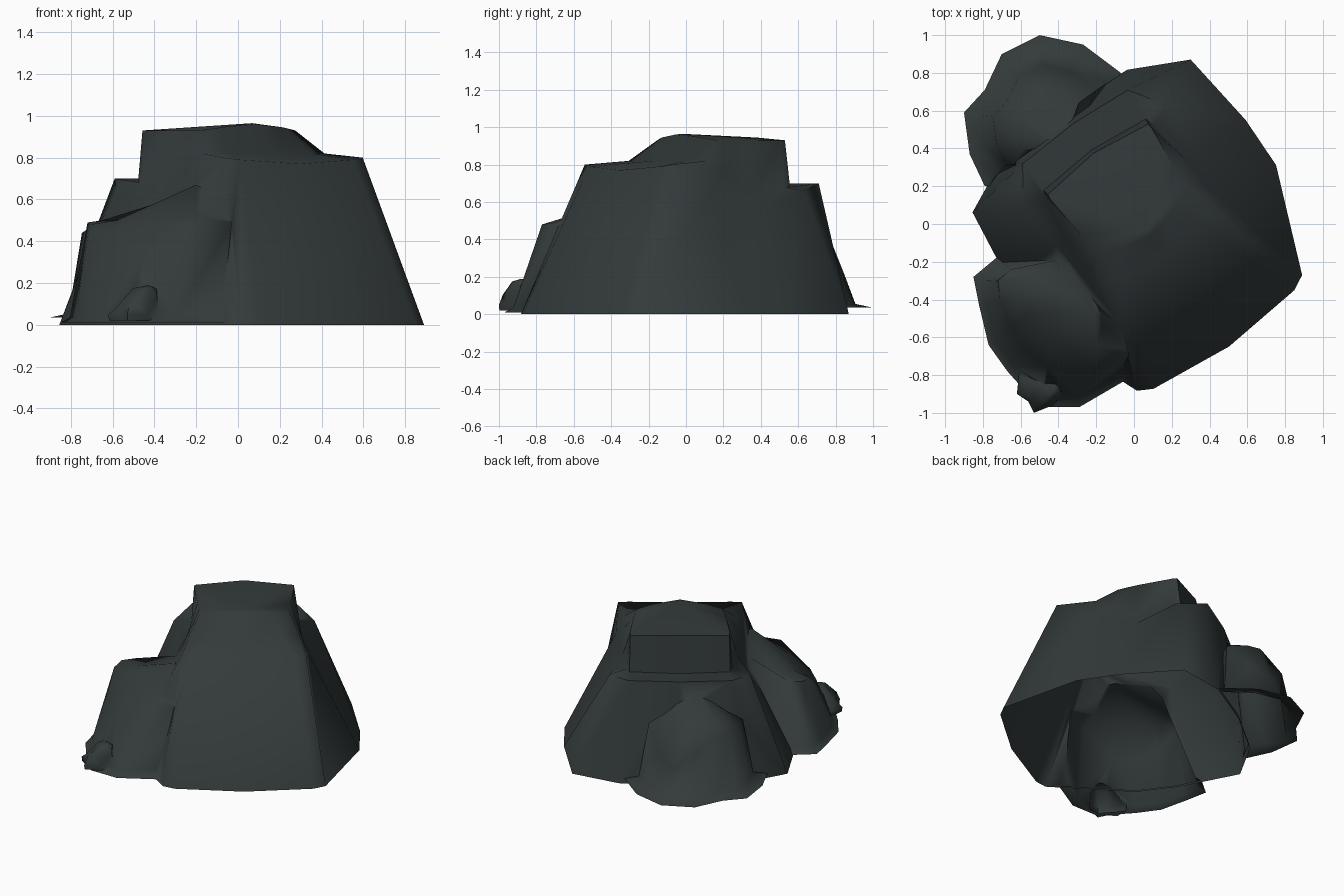
import bpy, bmesh, math

if "Cube" in bpy.data.objects:
    bpy.data.objects.remove(bpy.data.objects["Cube"])

mat = bpy.data.materials.new("dark slate green")
mat.diffuse_color = (0.034, 0.043, 0.043, 1)
mat.use_nodes = True
mat.node_tree.nodes["Principled BSDF"].inputs["Base Color"].default_value = mat.diffuse_color


def loft(name, rings, peak):
    """Closed solid: skinned rings from bottom to top, flat base, fan to the peak."""
    bm = bmesh.new()
    rows = [[bm.verts.new(p) for p in r] for r in rings]
    n = len(rows[0])
    bm.faces.new(rows[0])
    for lo, hi in zip(rows, rows[1:]):
        for i in range(n):
            j = (i + 1) % n
            bm.faces.new((lo[i], lo[j], hi[j], hi[i]))
    top = bm.verts.new(peak)
    for i in range(n):
        bm.faces.new((rows[-1][i], rows[-1][(i + 1) % n], top))
    bmesh.ops.recalc_face_normals(bm, faces=bm.faces)
    me = bpy.data.meshes.new(name)
    bm.to_mesh(me)
    bm.free()
    me.materials.append(mat)
    ob = bpy.data.objects.new(name, me)
    bpy.context.collection.objects.link(ob)
    return ob


# main boulder: symmetric about an axis turned 35 degrees from the front
C, S = math.cos(math.radians(35)), math.sin(math.radians(35))


def turned(w, v, z):
    u = w + 0.04
    return (u * C + v * S, u * S - v * C, z)


def mirrored(half):
    full = half + [(-w, v, z) for w, v, z in half[-2:0:-1]]
    return [turned(*p) for p in full]


# each side is notched between the front shoulder and the back terrace
base = [(0, .82, 0), (.455, .774, 0), (.534, .732, 0), (.755, .176, 0),
        (.76, -.112, 0), (.705, -.541, 0), (.4, -.689, 0), (0, -.72, 0)]
shoulder = [(0, .46, .77), (.33, .43, .79), (.405, .405, .8), (.42, .15, .69),
            (.44, -.14, .56), (.46, -.42, .66), (.34, -.6, .7), (0, -.62, .7)]
foot = [(0, .24, .82), (.25, .2, .82), (.36, .15, .82), (.38, .06, .76),
        (.38, -.13, .66), (.345, -.37, .68), (.33, -.42, .68), (0, -.45, .68)]
rim = [(0, .1, .96), (.18, .06, .945), (.28, .02, .93), (.29, -.03, .93),
       (.305, -.12, .93), (.328, -.36, .93), (.325, -.39, .93), (0, -.43, .945)]
main = loft("rock_formation", [mirrored(r) for r in (base, shoulder, foot, rim)],
            turned(0, .06, .965))


# smaller rocks: outline shrunk toward a centre at rising heights
def shrunk(outline, centre, k, z):
    cx, cy = centre
    return [(cx + (x - cx) * k, cy + (y - cy) * k,
             z(cx + (x - cx) * k, cy + (y - cy) * k) if callable(z) else z)
            for x, y in outline]


# back rock with a thin brim at the ground
back = [(-.07, .8), (-.27, .95), (-.5, 1.0), (-.7, .9), (-.79, .71), (-.9, .59),
        (-.87, .37), (-.79, .2), (-.5, .2), (-.2, .5)]
bc = (-.45, .53)
back_rock = loft("back_rock", [
    shrunk(back, bc, 1, .035), shrunk(back, bc, .8, .055),
    shrunk(back, bc, .66, lambda x, y: min(.44, .42 - 1.9 * (y - .74))),
    shrunk(back, bc, .42, .51)], (-.37, .43, .62))

# left rock: low ledge around a top that rises toward the main boulder
left = [(-.04, -.65), (-.05, -.83), (-.29, -.97), (-.5, -.97), (-.67, -.78),
        (-.77, -.64), (-.82, -.43), (-.85, -.28), (-.73, -.18), (-.35, -.18),
        (-.2, -.4)]
ledge = [(-.03, -.62, .5), (-.03, -.7, .49), (-.22, -.77, .48), (-.46, -.76, .34),
         (-.58, -.66, .33), (-.66, -.54, .38), (-.71, -.4, .48), (-.72, -.3, .49),
         (-.65, -.24, .5), (-.35, -.18, .52), (-.19, -.4, .52)]
crown = [(-.05, -.55, .6), (-.06, -.62, .53), (-.2, -.64, .52), (-.4, -.6, .49),
         (-.5, -.54, .48), (-.56, -.47, .48), (-.58, -.4, .5), (-.58, -.33, .5),
         (-.52, -.28, .51), (-.33, -.23, .6), (-.19, -.4, .65)]
left_rock = loft("left_rock", [shrunk(left, (-.35, -.45), 1, .01),
                               shrunk(left, (-.35, -.45), .91, .035), ledge, crown],
                 (-.2, -.47, .67))

# pebble at the front of the left rock
peb = [(-.61, -.8), (-.58, -.77), (-.49, -.78), (-.4, -.84), (-.37, -.89),
       (-.43, -.96), (-.53, -1.0), (-.56, -.94), (-.62, -.9)]
pc = (-.46, -.89)
pebble = loft("pebble", [
    shrunk(peb, pc, .98, .02), shrunk(peb, pc, 1, .05),
    shrunk(peb, pc, .82, lambda x, y: .13 + .4 * min(0, x + .45)),
    [(x + .03, y + .01, z) for x, y, z in shrunk(peb, pc, .45, .175)]],
    (-.43, -.88, .19))

# merge the rocks so no hidden walls remain
bpy.context.view_layer.objects.active = main
main.select_set(True)
for part in (back_rock, left_rock, pebble):
    mod = main.modifiers.new("merge", 'BOOLEAN')
    mod.operation, mod.solver, mod.object = 'UNION', 'EXACT', part
    bpy.ops.object.modifier_apply(modifier=mod.name)
    bpy.data.objects.remove(part)

# open the underside
bm = bmesh.new()
bm.from_mesh(main.data)
bm.normal_update()
under = [f for f in bm.faces if f.normal.z < -.9 and f.calc_center_median().z < .05]
bmesh.ops.delete(bm, geom=under, context='FACES')
bm.to_mesh(main.data)
bm.free()
bpy.ops.object.shade_smooth_by_angle(angle=math.radians(70))
